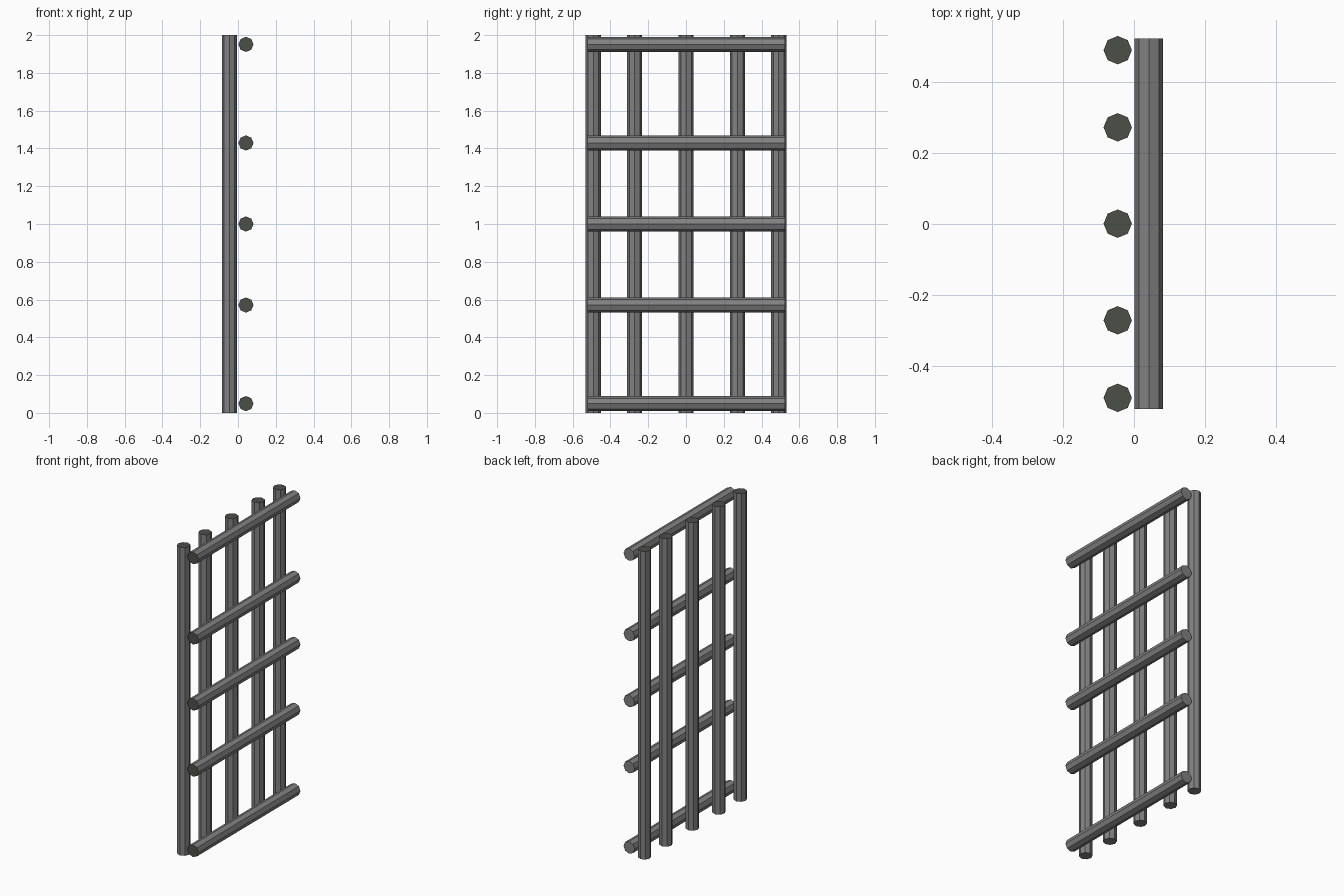
import bpy, bmesh, math
from mathutils import Matrix, Vector

if "Cube" in bpy.data.objects:
    bpy.data.objects.remove(bpy.data.objects["Cube"])


def material(name, rgb):
    m = bpy.data.materials.new(name)
    m.diffuse_color = (*rgb, 1.0)
    m.use_nodes = True
    m.node_tree.nodes["Principled BSDF"].inputs["Base Color"].default_value = m.diffuse_color
    return m


STEEL = material("grey steel", (0.22, 0.22, 0.225))
CUT_END = material("dark cut end", (0.072, 0.08, 0.064))


def bar(name, length, center, cap_dir, rotation=Matrix()):
    """Eight-sided bar; the end facing cap_dir is dark."""
    bm = bmesh.new()
    bmesh.ops.create_cone(bm, cap_ends=True, segments=8, radius1=0.04,
                          radius2=0.04, depth=length,
                          matrix=Matrix.Translation(center) @ rotation)
    bm.normal_update()
    for f in bm.faces:
        f.material_index = 1 if f.normal.dot(Vector(cap_dir)) > 0.99 and len(f.verts) == 8 else 0
    mesh = bpy.data.meshes.new(name)
    bm.to_mesh(mesh)
    bm.free()
    mesh.materials.append(STEEL)
    mesh.materials.append(CUT_END)
    bpy.context.collection.objects.link(bpy.data.objects.new(name, mesh))


# Upright bars
for i, y in enumerate((-0.491, -0.272, 0.001, 0.273, 0.491)):
    bar(f"upright_bar_{i + 1}", 2.0, (-0.046, y, 1.0), (0, 0, 1))

# Cross bars on the right side
lay_down = Matrix.Rotation(math.pi / 2, 4, 'X')
for i, z in enumerate((0.049, 0.571, 1.0, 1.429, 1.951)):
    bar(f"cross_bar_{i + 1}", 1.046, (0.042, 0.001, z), (0, -1, 0), lay_down)
